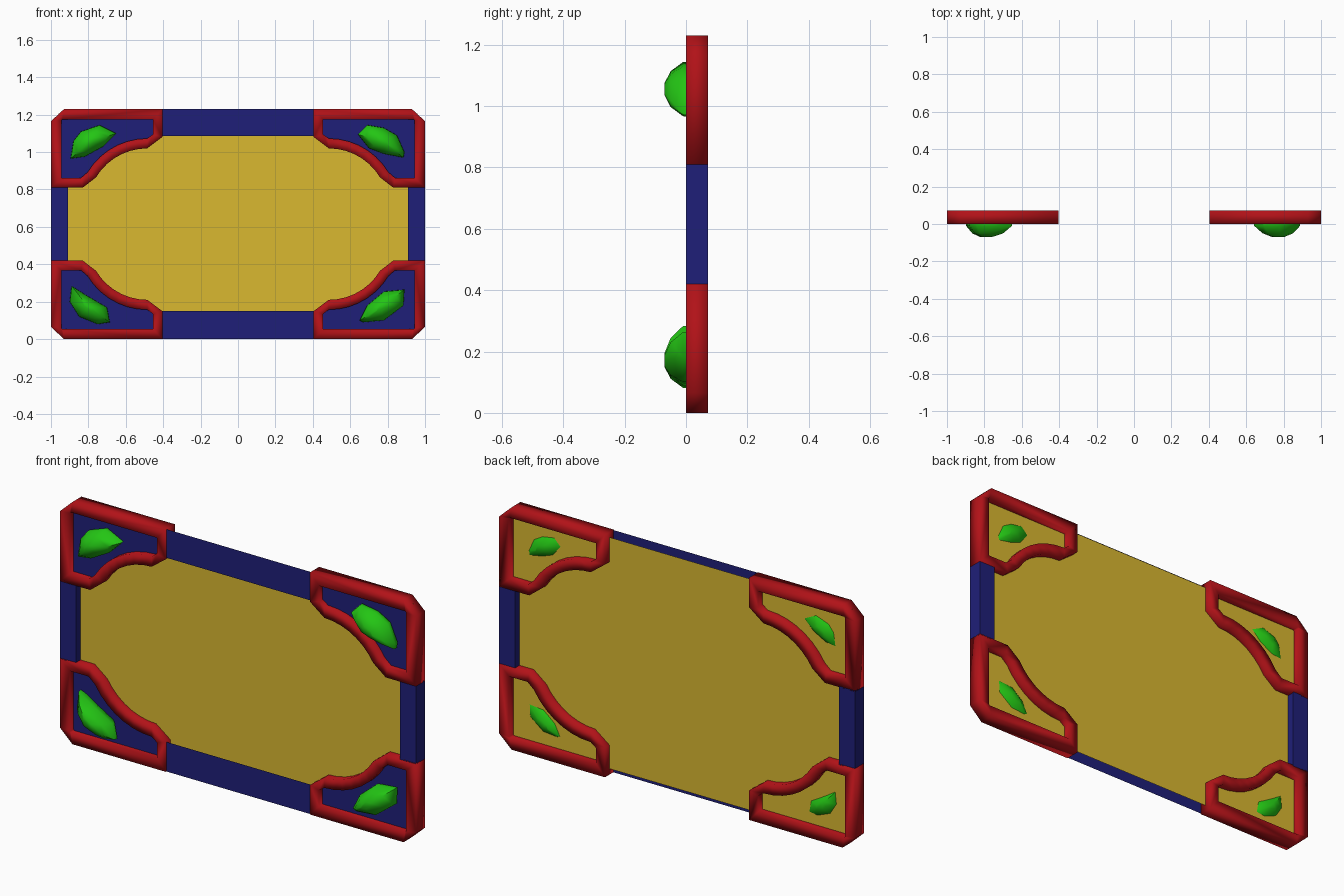
import bpy, bmesh, math

if "Cube" in bpy.data.objects:
    bpy.data.objects.remove(bpy.data.objects["Cube"])

H, D = 1.23, 0.072      # frame height and depth


def material(name, color):
    m = bpy.data.materials.new(name)
    m.diffuse_color = (*color, 1)
    m.use_nodes = True
    m.node_tree.nodes["Principled BSDF"].inputs["Base Color"].default_value = m.diffuse_color
    return m


RED = material("red", (0.44, 0.006, 0.009))
BLUE = material("blue", (0.0135, 0.0135, 0.19))
GOLD = material("gold", (0.70, 0.48, 0.03))
GREEN = material("green", (0.017, 0.56, 0.007))


def finish(bm, name, mat, smooth=False):
    bmesh.ops.recalc_face_normals(bm, faces=bm.faces)
    for f in bm.faces:
        f.smooth = smooth
    me = bpy.data.meshes.new(name)
    bm.to_mesh(me)
    bm.free()
    me.materials.append(mat)
    ob = bpy.data.objects.new(name, me)
    bpy.context.collection.objects.link(ob)
    return ob


def plate(name, pts, y, mat):
    """Flat outline in the xz plane, facing the front."""
    bm = bmesh.new()
    f = bm.faces.new([bm.verts.new((x, y, z)) for x, z in pts])
    f.normal_update()
    if f.normal.y > 0:
        f.normal_flip()
    bmesh.ops.triangulate(bm, faces=[f])
    me = bpy.data.meshes.new(name)
    bm.to_mesh(me)
    bm.free()
    me.materials.append(mat)
    bpy.context.collection.objects.link(bpy.data.objects.new(name, me))


def rect(x0, x1, z0, z1):
    return [(x0, z0), (x1, z0), (x1, z1), (x0, z1)]


def arc(r):
    """Curved edge of a bracket, around a fixed centre."""
    angles = [math.radians(149 - 59 * k / 7) for k in range(8)]
    return [(-.485 + r * math.cos(a), .70 + r * math.sin(a)) for a in angles]


def loft(name, rings, mat, closed, smooth):
    """Join rings of (x, y, z) points; closed wraps last ring to first."""
    bm = bmesh.new()
    loops = [[bm.verts.new(p) for p in r] for r in rings]
    pairs = list(zip(loops, loops[1:]))
    if closed:
        pairs.append((loops[-1], loops[0]))
    for a, b in pairs:
        n = len(a)
        for i in range(n):
            j = (i + 1) % n
            bm.faces.new((a[i], a[j], b[j], b[i]))
    if not closed:
        bm.faces.new(loops[0])
        bm.faces.new(loops[-1])
    return finish(bm, name, mat, smooth)


# Corner bracket: outer and inner outlines of the upper left piece
outer = ([(-1, .81), (-.83, .81)] + arc(.32)
         + [(-.405, 1.08), (-.405, H), (-.93, H), (-1, 1.165)])
inner = ([(-.945, .862), (-.84, .862)] + arc(.373)
         + [(-.455, 1.095), (-.455, 1.175), (-.94, 1.175), (-.945, 1.17)])

for sx, xn in ((1, "left"), (-1, "right")):
    for top, zn in ((True, "upper"), (False, "lower")):
        def place(pts):
            return [(sx * x, z if top else H - z) for x, z in pts]
        o, i = place(outer), place(inner)
        rings = [[(x, y, z) for x, z in pts]
                 for pts, y in ((o, 0), (i, 0), (i, D), (o, D))]
        loft(f"corner_bracket_{zn}_{xn}", rings, RED, True, True)
        mid = [((a[0] + b[0]) / 2, (a[1] + b[1]) / 2) for a, b in zip(o, i)]
        plate(f"corner_plate_{zn}_{xn}", mid, 0.03, BLUE)

    # Side bar
    bm = bmesh.new()
    bmesh.ops.create_cube(bm, size=1)
    for v in bm.verts:
        v.co = (-sx * .955 + v.co.x * .09, D / 2 + v.co.y * D, H / 2 + v.co.z * .4)
    finish(bm, f"side_bar_{xn}", BLUE)

# Flat top and bottom bars and the back panel
plate("top_bar", rect(-.41, .41, 1.085, H), 0.005, BLUE)
plate("bottom_bar", rect(-.41, .41, 0, .15), 0.005, BLUE)
plate("back_panel", rect(-.96, .96, .03, 1.205), 0.036, GOLD)

# Faceted gems, each from its own outline
gems = {
    "upper_left": [(-.895, .965), (-.88, 1.06), (-.84, 1.11), (-.74, 1.145),
                   (-.65, 1.10), (-.72, 1.03), (-.82, .975)],
    "upper_right": [(.64, 1.095), (.69, 1.145), (.78, 1.13), (.85, 1.09),
                    (.89, 1.0), (.885, .97), (.78, .99), (.70, 1.02)],
    "lower_left": [(-.89, .285), (-.82, .24), (-.70, .17), (-.685, .09),
                   (-.75, .08), (-.85, .12), (-.9, .2)],
    "lower_right": [(.65, .10), (.69, .18), (.78, .255), (.89, .265),
                    (.885, .18), (.78, .10), (.67, .09)],
}
for name, pts in gems.items():
    cx = sum(p[0] for p in pts) / len(pts)
    cz = sum(p[1] for p in pts) / len(pts)
    rings = [[(cx + (x - cx) * s, y, cz + (z - cz) * s) for x, z in pts]
             for y, s in ((-.07, .22), (-.05, .65), (-.01, .98),
                          (.01, 1), (.04, .66), (.058, .25))]
    ob = loft(f"gem_{name}", rings, GREEN, False, True)
    bpy.context.view_layer.objects.active = ob
    ob.select_set(True)
    bpy.ops.object.shade_smooth_by_angle(angle=math.radians(50))
    ob.select_set(False)
